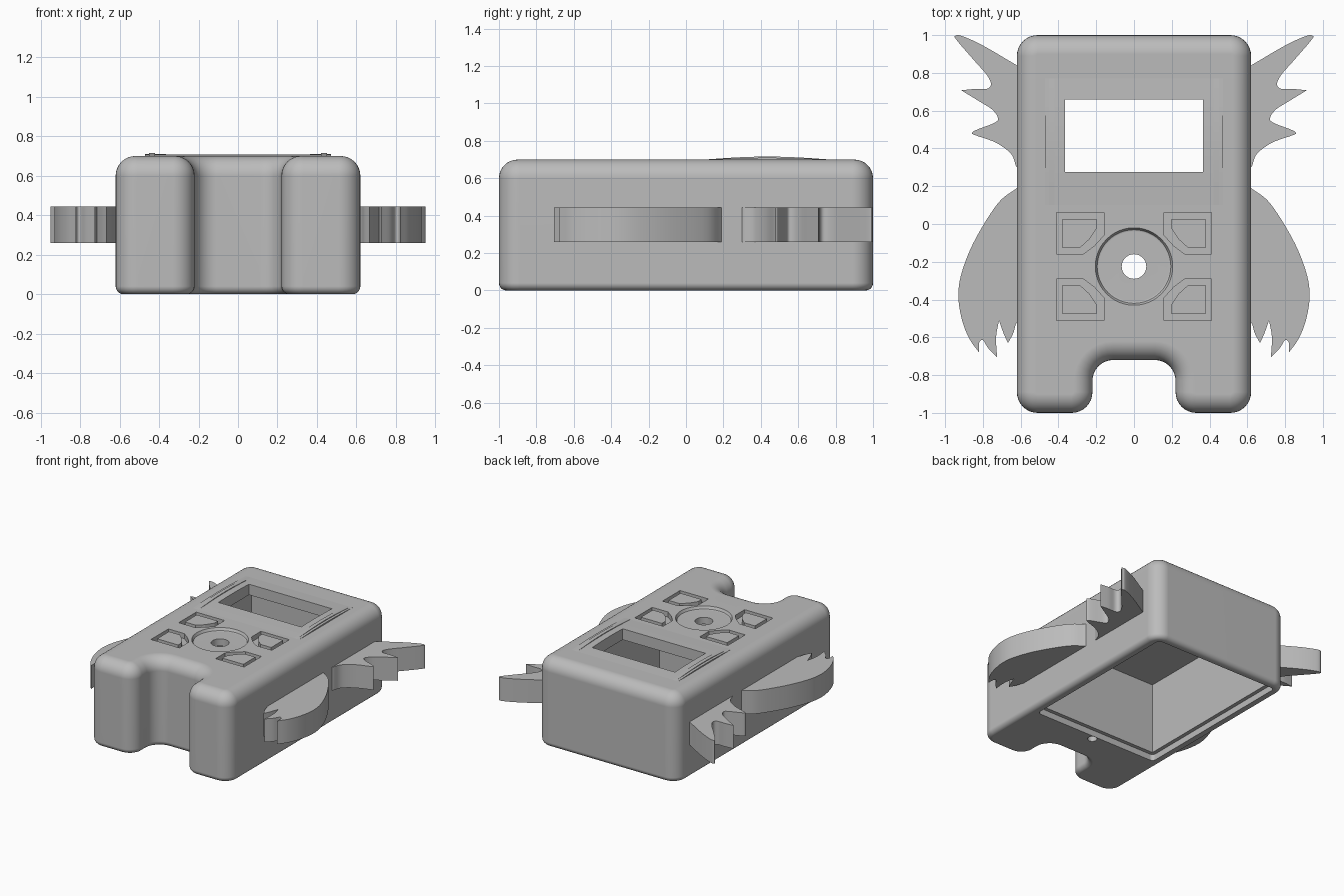
import bpy, bmesh, math
from mathutils import Vector, Matrix

if "Cube" in bpy.data.objects:
    bpy.data.objects.remove(bpy.data.objects["Cube"], do_unlink=True)

GREY = bpy.data.materials.new("plain grey")
GREY.use_nodes = True
GREY.diffuse_color = (0.5, 0.5, 0.5, 1)
GREY.node_tree.nodes["Principled BSDF"].inputs["Base Color"].default_value = (0.5, 0.5, 0.5, 1)


def loft(name, rings):
    """Closed solid through rings of equal point count."""
    bm = bmesh.new()
    loops = [[bm.verts.new(p) for p in ring] for ring in rings]
    for a, b in zip(loops, loops[1:]):
        for i in range(len(a)):
            j = (i + 1) % len(a)
            bm.faces.new((a[i], a[j], b[j], b[i]))
    bm.faces.new(loops[0][::-1])
    bm.faces.new(loops[-1])
    bmesh.ops.recalc_face_normals(bm, faces=bm.faces)
    mesh = bpy.data.meshes.new(name)
    bm.to_mesh(mesh)
    bm.free()
    mesh.materials.append(GREY)
    obj = bpy.data.objects.new(name, mesh)
    bpy.context.collection.objects.link(obj)
    return obj


def prism(name, outline, z0, z1):
    return loft(name, [[(x, y, z) for x, y in outline] for z in (z0, z1)])


def rounded(corners, r, inset=0.0, steps=8):
    """Counter-clockwise outline with round corners, moved inwards by inset."""
    pts = [Vector(c) for c in corners]
    out = []
    for i, p in enumerate(pts):
        d1 = (p - pts[i - 1]).normalized()
        d2 = (pts[(i + 1) % len(pts)] - p).normalized()
        s = 1 if d1.x * d2.y - d1.y * d2.x > 0 else -1
        centre = p - d1 * r + d2 * r
        normal = Vector((d1.y, -d1.x))
        for k in range(steps + 1):
            turn = Matrix.Rotation(s * k / steps * math.pi / 2, 2)
            out.append(centre + (turn @ normal) * (s * r - inset))
    return out


def rect(x, y0, y1):
    return [(-x, y0), (x, y0), (x, y1), (-x, y1)]


def circle(r, cy, n=48):
    return [(r * math.cos(i * math.tau / n), cy + r * math.sin(i * math.tau / n)) for i in range(n)]


def cut(obj, cutters, remove=True):
    for c in cutters:
        c.hide_render = True
        mod = obj.modifiers.new("cut", 'BOOLEAN')
        mod.operation, mod.solver, mod.object = 'DIFFERENCE', 'EXACT', c
    graph = bpy.context.evaluated_depsgraph_get()
    mesh = bpy.data.meshes.new_from_object(obj.evaluated_get(graph))
    obj.modifiers.clear()
    obj.data = mesh
    if remove:
        for c in cutters:
            bpy.data.objects.remove(c, do_unlink=True)


def smooth(obj):
    bpy.ops.object.select_all(action='DESELECT')
    obj.select_set(True)
    bpy.context.view_layer.objects.active = obj
    bpy.ops.object.shade_smooth_by_angle(angle=math.radians(32))


def spline(strokes, steps=6):
    """Smooth each stroke on its own, so stroke ends stay pointed."""
    out = []
    for stroke in strokes:
        p = [Vector(q) for q in stroke]
        p = [2 * p[0] - p[1]] + p + [2 * p[-1] - p[-2]]
        for a, b, c, d in zip(p, p[1:], p[2:], p[3:]):
            for k in range(steps):
                t = k / steps
                out.append(0.5 * (2 * b + (c - a) * t + (2 * a - 5 * b + 4 * c - d) * t * t
                                  + (3 * b - a - 3 * c + d) * t ** 3))
    out.append(Vector(strokes[-1][-1]))
    return out


# Body shell: rounded slab with a notch between two feet
TOP = 0.7
outline = [(-0.62, -1), (-0.22, -1), (-0.22, -0.72), (0.22, -0.72),
           (0.22, -1), (0.62, -1), (0.62, 1), (-0.62, 1)]
levels = []
for k in range(6):
    a = k / 5 * math.pi / 2
    levels.append((0.04 * (1 - math.sin(a)), 0.04 * (1 - math.cos(a))))
for k in range(9):
    a = k / 8 * math.pi / 2
    levels.append((0.1 * (1 - math.cos(a)), TOP - 0.1 + 0.1 * math.sin(a)))
body = loft("body_shell", [[(p.x, p.y, z) for p in rounded(outline, 0.11, inset)]
                           for inset, z in levels])

# Openings: inside space, lid ledge, screw hole, dial dish and dial hole
MID = -0.225
cutters = [
    prism("cavity_cutter", rect(0.52, -0.41, 0.91), -0.1, 0.62),
    prism("ledge_cutter", rounded(rect(0.55, -0.44, 0.94), 0.03), -0.1, 0.05),
    prism("screw_cutter", circle(0.035, -0.475, 24), -0.1, 0.12),
    loft("dish_cutter", [[(x, y, z) for x, y in circle(r, MID)]
                         for r, z in ((0.185, 0.675), (0.195, 0.68), (0.205, TOP), (0.205, 0.8))]),
    prism("dial_hole_cutter", circle(0.065, MID), 0.5, 0.8),
]

# Four button wells, each with a button inside
well = [(0.41, 0.285), (0.16, 0.285), (0.16, 0.165), (0.21, 0.11), (0.27, 0.065), (0.41, 0.065)]
key = [(0.38, 0.25), (0.195, 0.25), (0.195, 0.205), (0.235, 0.145), (0.285, 0.1), (0.38, 0.1)]
for sx, side in ((1, "left"), (-1, "right")):
    for sy, end in ((1, "back"), (-1, "front")):
        place = lambda pts: [(sx * x, MID + sy * y) for x, y in pts]
        cutters.append(prism("well_cutter", place(well), 0.66, 0.8))
        prism(f"button_{end}_{side}", place(key), 0.65, TOP)

# Screen surround: a very shallow arch with slightly higher side rims
def arch(name, x0, x1, height):
    n = 16
    prof = [(0.1 + 0.67 * k / n, TOP + height * math.sin(math.pi * k / n)) for k in range(n + 1)]
    prof += [(0.77, 0.69), (0.1, 0.69)]
    return loft(name, [[(x, y, z) for y, z in prof] for x in (x0, x1)])


window = prism("window_cutter", rect(0.365, 0.275, 0.66), 0.5, 0.9)
surround = arch("screen_surround", -0.47, 0.47, 0.01)
cut(surround, [window], remove=False)
smooth(surround)
for sx, side in ((1, "left"), (-1, "right")):
    smooth(arch(f"screen_rim_{side}", sx * 0.42, sx * 0.45, 0.016))

cut(body, cutters + [window])
smooth(body)
weighted = body.modifiers.new("even_shading", 'WEIGHTED_NORMAL')
weighted.keep_sharp = True

# Wings and crests on both sides
wing = [
    [(0.58, 0.19), (0.62, 0.19)],
    [(0.62, 0.19), (0.72, 0.11), (0.84, -0.08), (0.91, -0.25), (0.93, -0.38),
     (0.91, -0.51), (0.87, -0.61), (0.82, -0.68)],
    [(0.82, -0.68), (0.82, -0.63), (0.80, -0.615), (0.77, -0.66), (0.725, -0.705)],
    [(0.725, -0.705), (0.73, -0.6), (0.715, -0.51)],
    [(0.715, -0.51), (0.69, -0.58), (0.667, -0.63)],
    [(0.667, -0.63), (0.64, -0.58), (0.62, -0.52), (0.58, -0.5)],
]
crest = [
    [(0.58, 0.3), (0.62, 0.3), (0.65, 0.37), (0.73, 0.43), (0.84, 0.47), (0.857, 0.483),
     (0.83, 0.5), (0.74, 0.535), (0.72, 0.56), (0.75, 0.605), (0.82, 0.65), (0.915, 0.708)],
    [(0.915, 0.708), (0.84, 0.715), (0.78, 0.715), (0.757, 0.74), (0.78, 0.79),
     (0.85, 0.87), (0.94, 0.975), (0.945, 0.997), (0.91, 0.995), (0.8, 0.945),
     (0.62, 0.84), (0.58, 0.82)],
]
for sx, side in ((1, "left"), (-1, "right")):
    for name, strokes in (("wing", wing), ("crest", crest)):
        smooth(prism(f"{name}_{side}", [(sx * p.x, p.y) for p in spline(strokes)], 0.26, 0.445))
